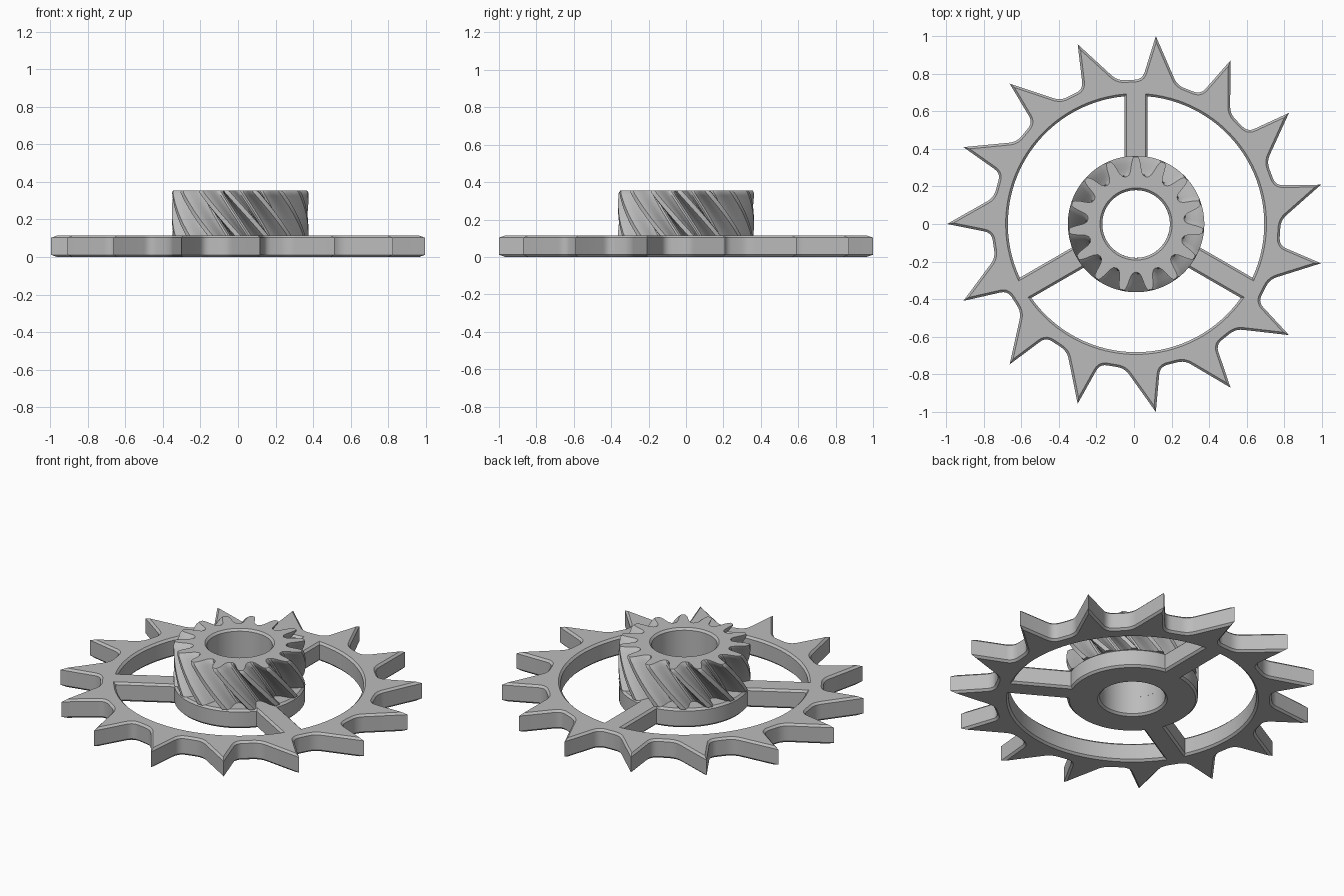
import bpy, bmesh, math
from mathutils import Vector, Matrix

if "Cube" in bpy.data.objects:
    bpy.data.objects.remove(bpy.data.objects["Cube"], do_unlink=True)

TEETH = 15
PITCH = 360 / TEETH
TIP_R = 1.0055
CENTRE_X = 0.011
WHEEL_TOP = 0.115
GEAR_TOP = 0.355
BORE_R = 0.18
CHAMFER = 0.012

grey = bpy.data.materials.new("mid grey")
grey.use_nodes = True
colour = (0.5, 0.5, 0.5, 1)
grey.diffuse_color = colour
grey.node_tree.nodes["Principled BSDF"].inputs["Base Color"].default_value = colour


def polar(r, deg):
    a = math.radians(deg)
    return Vector((r * math.cos(a), r * math.sin(a)))


def arc(r, start, end, steps):
    return [polar(r, start + (end - start) * i / steps) for i in range(steps + 1)]


def fillet(before, corner, after, size, steps=5):
    """Round one corner with a short curve."""
    a = corner + (before - corner).normalized() * size
    b = corner + (after - corner).normalized() * size
    ts = [i / steps for i in range(steps + 1)]
    return [a * (1 - t) ** 2 + corner * 2 * t * (1 - t) + b * t * t for t in ts]


def inset(pts, d):
    """Shift a loop to its left by d, with mitred corners."""
    out = []
    for i, p in enumerate(pts):
        u = (p - pts[i - 1]).normalized()
        v = (pts[(i + 1) % len(pts)] - p).normalized()
        n, m = Vector((-u.y, u.x)), Vector((-v.y, v.x))
        out.append(p + (n + m) * d / max(1 + n.dot(m), 0.1))
    return out


def slab(name, loops, z0, z1, twist=0, steps=1):
    """Solid between loops (outer one anticlockwise, holes clockwise).
    Each loop comes with its bottom and top chamfer."""
    bm = bmesh.new()
    bottom, top = [], []
    heights = [z0 + CHAMFER + (z1 - z0 - 2 * CHAMFER) * i / steps for i in range(steps + 1)]
    for pts, low, high in loops:
        layers = [(z0, inset(pts, low))] + [(z, pts) for z in heights]
        layers.append((z1, inset(pts, high)))
        rings = []
        for z, ring in layers:
            turn = Matrix.Rotation(math.radians(twist) * (z - z1) / (z1 - z0), 2)
            rings.append([bm.verts.new((*(turn @ p), z)) for p in ring])
        n = len(pts)
        for r, s in zip(rings, rings[1:]):
            for i in range(n):
                j = (i + 1) % n
                bm.faces.new((r[i], r[j], s[j], s[i]))
        for ring, store in ((rings[0], bottom), (rings[-1], top)):
            store += [bm.edges.get((ring[i - 1], ring[i])) for i in range(n)]
    # flat caps with holes
    for edges, up in ((bottom, -1), (top, 1)):
        bmesh.ops.triangle_fill(bm, use_beauty=True, edges=edges, normal=(0, 0, up))
    bmesh.ops.recalc_face_normals(bm, faces=bm.faces)
    mesh = bpy.data.meshes.new(name)
    bm.to_mesh(mesh)
    bm.free()
    mesh.materials.append(grey)
    obj = bpy.data.objects.new(name, mesh)
    bpy.context.collection.objects.link(obj)
    obj.location.x = CENTRE_X
    bpy.ops.object.select_all(action="DESELECT")
    obj.select_set(True)
    bpy.context.view_layer.objects.active = obj
    bpy.ops.object.shade_smooth_by_angle(angle=math.radians(30))
    return obj


bore = arc(BORE_R, 360, 0, 72)[:-1]

# ratchet rim: leaning pointed teeth with rounded valleys
rim = []
for k in range(TEETH):
    a = 180 + PITCH * k
    tip, following = polar(TIP_R, a), polar(TIP_R, a + PITCH)
    left, right = polar(0.77, a + 3.5), polar(0.77, a + PITCH - 10.5)
    rim.append(tip)
    rim += fillet(tip, left, right, 0.04)
    rim += fillet(left, right, following, 0.04)

# three windows leave three spokes and a round hub
HALF_SPOKE, RING_R, HUB_R = 0.062, 0.682, 0.36
windows = []
for spoke in (90, 210, 330):
    far = math.degrees(math.asin(HALF_SPOKE / RING_R))
    near = math.degrees(math.asin(HALF_SPOKE / HUB_R))
    windows.append(arc(RING_R, spoke + 120 - far, spoke + far, 32)
                   + arc(HUB_R, spoke + near, spoke + 120 - near, 24))

slab("ratchet_wheel",
     [(rim, CHAMFER, CHAMFER), (bore, CHAMFER, 0)]
     + [(w, CHAMFER, CHAMFER) for w in windows], 0, WHEEL_TOP)

# helical gear on the hub
half_tooth = [(-9.5, 0.266), (-7.5, 0.28), (-6.3, 0.3), (-5.2, 0.325), (-4, 0.347), (-2.4, 0.363)]
tooth = [(-12, 0.262)] + half_tooth + [(-a, r) for a, r in reversed(half_tooth)]
gear = [polar(r, 18 + PITCH * k + a) for k in range(TEETH) for a, r in tooth]
slab("helical_gear", [(gear, 0, CHAMFER / 2), (bore, 0, CHAMFER)],
     WHEEL_TOP, GEAR_TOP, twist=-34, steps=14)
